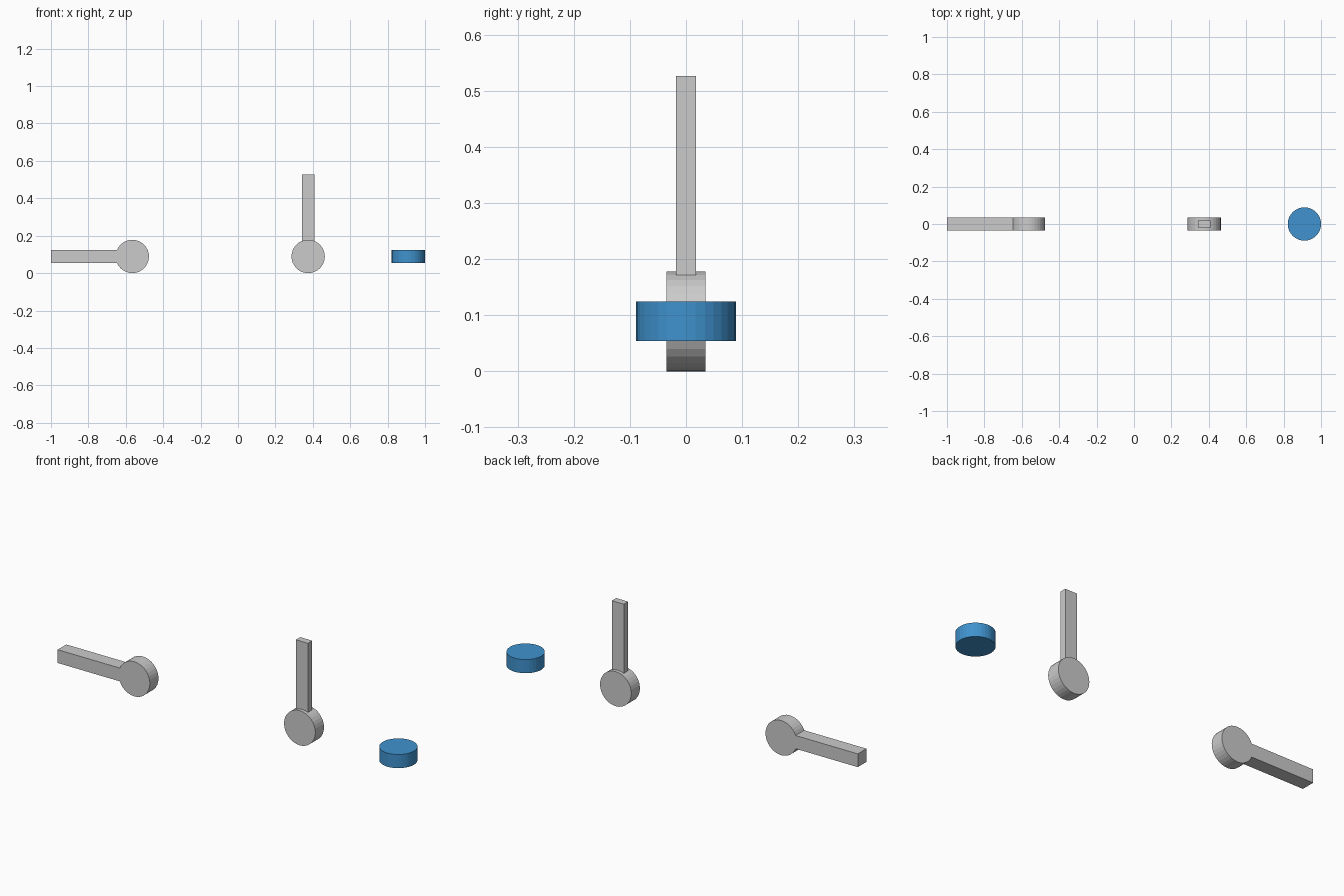
import bpy, bmesh, math

if "Cube" in bpy.data.objects:
    bpy.data.objects.remove(bpy.data.objects["Cube"])

R = 0.089            # disc radius, also height of the disc centre
D = 0.035            # half thickness of discs
N = 32               # disc sides
STEP = 2 * math.pi / N
HALF = R * math.sin(2 * STEP)     # half width of a bar, spanning four disc sides


def extrude_profile(name, points, depth, location, rotation=(0, 0, 0)):
    """Extrude an XZ outline symmetrically along y."""
    bm = bmesh.new()
    face = bm.faces.new([bm.verts.new((x, -depth, z)) for x, z in points])
    new = bmesh.ops.extrude_face_region(bm, geom=[face])["geom"]
    bmesh.ops.translate(bm, vec=(0, 2 * depth, 0),
                        verts=[v for v in new if isinstance(v, bmesh.types.BMVert)])
    bmesh.ops.recalc_face_normals(bm, faces=bm.faces)
    mesh = bpy.data.meshes.new(name)
    bm.to_mesh(mesh)
    bm.free()
    obj = bpy.data.objects.new(name, mesh)
    obj.location, obj.rotation_euler = location, rotation
    bpy.context.collection.objects.link(obj)
    return obj


def arc(first, count):
    return [(R * math.cos(i * STEP), R * math.sin(i * STEP))
            for i in range(first, first + count)]


# Lying paddle: disc and handle share one outline
cx = -0.565
handle_end = -1 - cx
extrude_profile("lying_paddle",
                arc(-14, 29) + [(handle_end, HALF), (handle_end, -HALF)],
                D, (cx, 0, R))

# Upright disc with a thinner stem rising from its rim
extrude_profile("upright_disc", arc(0, N), D, (0.375, 0, R))
base, top = R * math.cos(2 * STEP), 0.526 - R
extrude_profile("upright_stem",
                [(-HALF, base), (HALF, base), (HALF, top), (-HALF, top)],
                D / 2, (0.375, 0, R))

# Blue puck lying flat
puck = extrude_profile("blue_puck", arc(0, N), D, (1 - R, 0, R), (math.pi / 2, 0, 0))
blue = bpy.data.materials.new("blue")
blue.diffuse_color = (0.05, 0.29, 0.62, 1)
blue.use_nodes = True
blue.node_tree.nodes["Principled BSDF"].inputs["Base Color"].default_value = blue.diffuse_color
puck.data.materials.append(blue)
